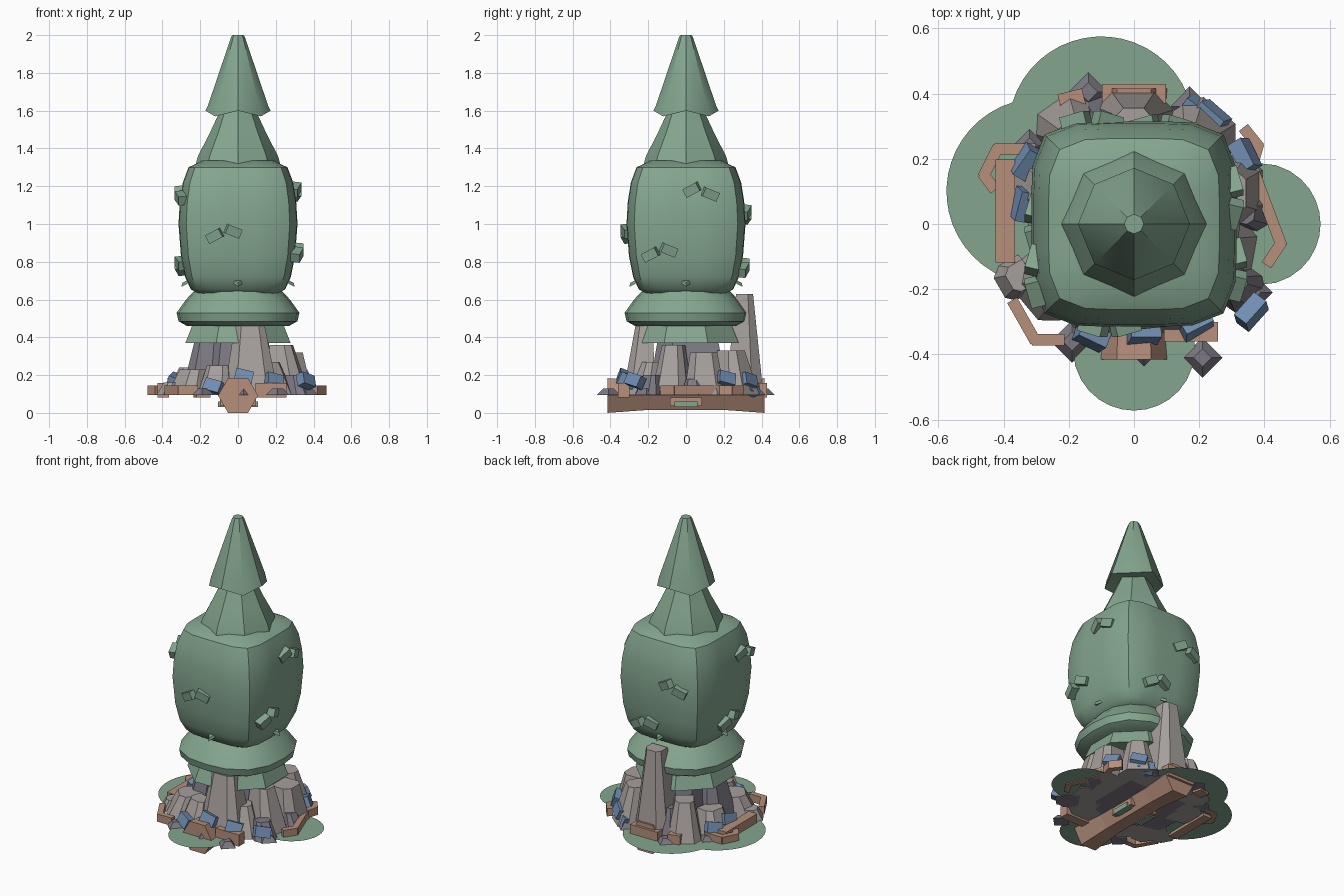
import bpy, bmesh, math
from mathutils import Matrix, Vector

if "Cube" in bpy.data.objects:
    bpy.data.objects.remove(bpy.data.objects["Cube"])


def srgb(r, g, b):
    f = lambda c: ((c / 255 + 0.055) / 1.055) ** 2.4 if c > 10 else c / 3294
    return (f(r), f(g), f(b), 1)


def material(name, *rgb):
    m = bpy.data.materials.new(name)
    m.diffuse_color = srgb(*rgb)
    m.use_nodes = True
    m.node_tree.nodes["Principled BSDF"].inputs["Base Color"].default_value = m.diffuse_color
    return m


GREEN = material("leaf green", 132, 166, 143)
ROCK = material("light rock", 166, 159, 156)
DARK = material("dark rock", 125, 121, 131)
WOOD = material("wood brown", 182, 143, 122)
BLUE = material("blue stone", 112, 142, 178)


def finish(name, bm, mat, smooth=False):
    bmesh.ops.recalc_face_normals(bm, faces=bm.faces)
    me = bpy.data.meshes.new(name)
    bm.to_mesh(me)
    bm.free()
    me.materials.append(mat)
    ob = bpy.data.objects.new(name, me)
    bpy.context.collection.objects.link(ob)
    if smooth:
        bpy.ops.object.select_all(action='DESELECT')
        ob.select_set(True)
        bpy.context.view_layer.objects.active = ob
        bpy.ops.object.shade_smooth_by_angle(angle=math.radians(40))
    return ob


def loft(name, mat, rings, n, e=2, phase=0, smooth=False, mat4=None):
    """Rings are (z, radius, drop of odd corners); e squares the outline."""
    bm = bmesh.new()
    loops = []
    for z, r, drop in rings:
        loop = []
        for i in range(n):
            a = phase + math.tau * i / n
            c, s = math.cos(a), math.sin(a)
            k = r / (abs(c) ** e + abs(s) ** e) ** (1 / e)
            loop.append(bm.verts.new((k * c, k * s, z - drop * (i % 2))))
        loops.append(loop)
    for a, b in zip(loops, loops[1:]):
        for i in range(n):
            j = (i + 1) % n
            bm.faces.new((a[i], a[j], b[j], b[i]))
    bm.faces.new(loops[0][::-1])
    bm.faces.new(loops[-1])
    if mat4:
        bm.transform(mat4)
    return finish(name, bm, mat, smooth)


def rock(name, mat, x, y, w, d, top, scale, angle=0, lean=0.0, z0=0.095):
    """Tapered block with chamfered corners whose top leans to the centre."""
    bm = bmesh.new()
    rot = Matrix.Rotation(math.radians(angle), 3, 'Z')
    outline = [(-.5, -.2), (-.28, -.5), (.3, -.5), (.5, -.25), (.5, .5), (-.5, .5)]
    inward = Vector((-x, -y, 0)).normalized() * lean
    loops = []
    for z, s, sh in ((z0, 1, 0), (top, scale, 1)):
        loops.append([bm.verts.new(rot @ Vector((u * w * s, v * d * s, 0)) +
                      Vector((x, y, z)) + inward * sh) for u, v in outline])
    a, b = loops
    for i in range(6):
        j = (i + 1) % 6
        bm.faces.new((a[i], a[j], b[j], b[i]))
    bm.faces.new(a[::-1])
    bm.faces.new(b)
    return finish(name, bm, mat)


def box(name, mat, size, m):
    bm = bmesh.new()
    bmesh.ops.create_cube(bm, size=1, matrix=m @ Matrix.Diagonal((*size, 1)))
    return finish(name, bm, mat)


# Lobed grass sheet
circles = [(-.1, .29, .285), (-.29, .1, .285), (.385, 0, .187), (0, -.385, .187), (0, 0, .36)]
bm = bmesh.new()
verts = []
for i in range(96):
    d = Vector((math.cos(math.tau * i / 96), math.sin(math.tau * i / 96)))
    reach = 0
    for cx, cy, r in circles:
        p = d.x * cx + d.y * cy
        q = p * p - cx * cx - cy * cy + r * r
        if q > 0:
            reach = max(reach, p + math.sqrt(q))
    verts.append(bm.verts.new((d.x * reach, d.y * reach, 0.1)))
hub = bm.verts.new((0, 0, .1))
for i in range(96):
    bm.faces.new((hub, verts[i], verts[(i + 1) % 96]))
finish("grass_patch", bm, GREEN)

# Hexagonal log lying front to back, flared at the ends
lay = Matrix.Translation((0, 0, .092)) @ Matrix.Rotation(math.pi / 2, 4, 'X')
loft("fallen_log", WOOD, [(-.415, .106, 0), (-.2, .088, 0), (.2, .088, 0), (.415, .106, 0)], 6, mat4=lay)
for s in (-1, 1):
    box("log_frame", WOOD, (.03, .17, .045), Matrix.Translation((s * .08, 0, .06)))
    box("log_moss", GREEN, (.04, .12, .03), Matrix.Translation((s * .085, 0, .045)))

# Tree: skirt, ring, rounded square body and two stacked cones
loft("lower_stem", GREEN, [(.33, .06, 0), (.37, .12, 0), (.45, .12, 0)], 8, smooth=True)
loft("lower_skirt", GREEN, [(.37, .285, 0), (.47, .245, 0)], 8, e=3, phase=math.pi / 8, smooth=True)
loft("lower_ring", GREEN, [(.46, .27, 0), (.485, .315, 0), (.53, .325, 0), (.60, .275, 0), (.67, .21, 0)],
     16, e=2.5, smooth=True)
loft("tree_body", GREEN, [(.625, .2, 0), (.655, .25, 0), (.72, .28, 0), (.83, .302, 0), (1.0, .315, 0),
     (1.12, .308, 0), (1.22, .292, 0), (1.30, .262, 0), (1.335, .19, 0)], 24, e=5, smooth=True)
loft("middle_cone", GREEN, [(1.31, .225, 0), (1.36, .212, 0), (1.47, .155, 0), (1.62, .085, 0)], 8, smooth=True)
loft("top_cone", GREEN, [(1.605, .08, .02), (1.60, .172, .03), (1.625, .160, .0), (1.985, .038, 0), (2.0, .03, 0)],
     8, smooth=True)

# Pairs of leaf tufts: face direction (degrees), offset along face, height
for ang, off, z in ((-90, -.075, .95), (0, .08, 1.17), (0, -.14, .85), (90, .13, 1.05),
                    (90, -.08, .77), (180, .16, 1.15), (180, 0, .78)):
    face = Matrix.Rotation(math.radians(ang), 4, 'Z')
    depth = .31 if .8 < z < 1.1 else .298
    for s, tilt in ((-1, 28), (1, -22)):
        rise = -.012 if s * (1 if z < 1 else -1) < 0 else .012
        m = face @ Matrix.Translation((depth, off + s * .047, z + rise)) @ \
            Matrix.Rotation(math.radians(tilt), 4, 'X') @ Matrix.Rotation(math.radians(15 * s), 4, 'Z')
        box("leaf_tuft", GREEN, (.055, .082, .05), m)

# Small leaves below the body
for a in range(4):
    m = Matrix.Rotation(a * math.pi / 2, 4, 'Z') @ Matrix.Translation((.265, 0, .695)) @ \
        Matrix.Rotation(.5, 4, 'Y')
    loft("small_leaf", GREEN, [(-.008, .045, 0), (.008, .03, 0)], 3, mat4=m)

# Large rocks: x, y, width, depth, top height, top scale, angle, lean
rock("core_rock", DARK, 0, .01, .42, .42, .40, .75)
for mat, *p in (
        (ROCK, 0, .31, .24, .20, .63, .45, 180, .0),
        (ROCK, .07, -.25, .29, .17, .46, .55, 0, .03),
        (ROCK, -.12, -.27, .18, .14, .25, .65, -15, .04),
        (ROCK, .19, -.23, .2, .15, .27, .6, 35, .05),
        (ROCK, -.26, -.18, .22, .2, .23, .7, -50, .04),
        (DARK, -.2, -.02, .28, .2, .38, .6, -90, .03),
        (ROCK, -.37, -.17, .12, .1, .16, .7, -60, .02),
        (ROCK, -.29, .12, .2, .16, .24, .65, -100, .04),
        (ROCK, -.19, .29, .2, .2, .33, .55, 215, .03),
        (DARK, -.1, .33, .14, .12, .28, .6, 190, .03),
        (ROCK, .2, .27, .22, .2, .33, .55, 140, .03),
        (ROCK, .30, .10, .22, .19, .32, .65, 90, .02),
        (ROCK, .27, -.08, .2, .2, .36, .55, 80, .04),
        (DARK, .33, -.2, .14, .12, .2, .6, 55, .03),
        (DARK, .37, .04, .12, .1, .18, .6, 80, .03)):
    rock("boulder", mat, *p)

# Low dark pointed stones
for x, y, r in ((.21, -.41, .062), (-.14, .405, .065), (.17, .36, .062), (-.19, -.36, .065),
                (.36, -.21, .065), (-.32, .24, .055), (.03, -.39, .05), (.36, .07, .05)):
    loft("pointed_stone", DARK, [(.095, r, 0), (.13, r * .45, 0)], 4,
         mat4=Matrix.Translation((x, y, 0)))

# Blue stones leaning on the rocks
for x, y, z in ((.19, -.31, .17), (.03, -.335, .19), (.36, -.27, .17), (.34, .21, .18), (.24, .33, .17),
                (.2, .345, .13), (-.33, .19, .16), (-.13, -.345, .14), (-.34, .06, .17)):
    m = Matrix.Translation((x, y, z)) @ Matrix.Rotation(math.atan2(y, x), 4, 'Z') @ \
        Matrix.Rotation(-.35, 4, 'Y') @ Matrix.Rotation(-.25, 4, 'X')
    box("blue_stone", BLUE, (.05, .095, .065), m)

# Wooden edging boards around the rocks, as bent strips
for strip in (((-.395, -.11), (-.395, .19)), ((-.31, .23), (-.42, .23), (-.46, .15), (-.43, .11)),
              ((-.37, -.24), (-.305, -.355), (-.22, -.355)),
              ((.36, .18), (.45, -.06), (.41, -.12)), ((.34, .29), (.38, .24), (.36, .17)),
              ((-.09, .40), (.09, .40)), ((.1, -.33), (.25, -.33)), ((-.22, .37), (-.16, .385))):
    for p, q in zip(strip, strip[1:]):
        a, b = Vector(p), Vector(q)
        mid, d = (a + b) / 2, b - a
        m = Matrix.Translation((mid.x, mid.y, .12)) @ Matrix.Rotation(math.atan2(d.y, d.x), 4, 'Z')
        wide = len(strip) == 2
        box("edging_board", WOOD, (d.length + .015, .06 if wide else .035, .075 if wide else .05), m)
